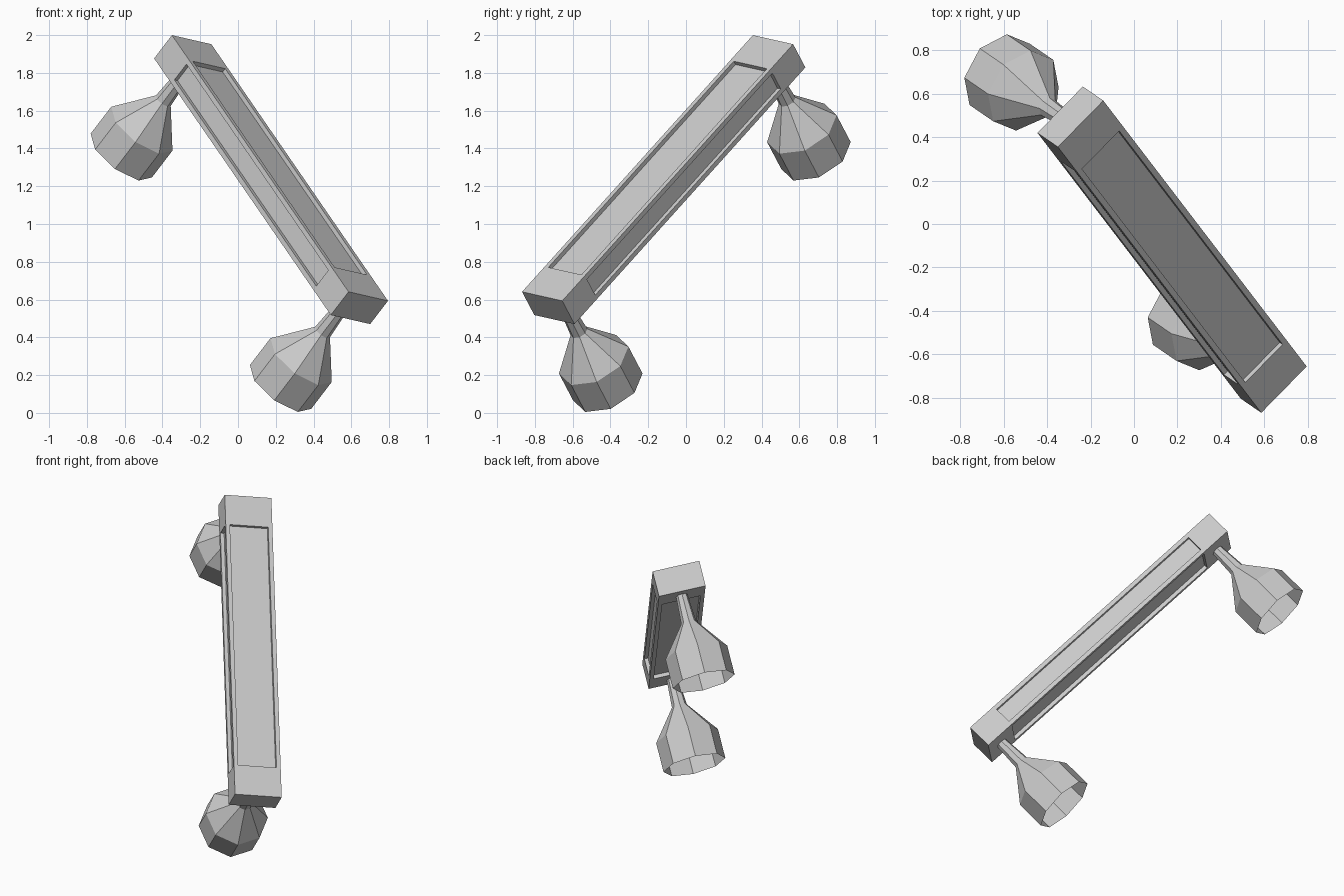
import bpy, bmesh, math
from mathutils import Vector, Matrix

if "Cube" in bpy.data.objects:
    bpy.data.objects.remove(bpy.data.objects["Cube"], do_unlink=True)

# One plain grey for the whole model
grey = bpy.data.materials.new("plain_grey")
grey.use_nodes = True
colour = (0.6, 0.6, 0.6, 1)
grey.diffuse_color = colour
grey.node_tree.nodes["Principled BSDF"].inputs["Base Color"].default_value = colour

# Tilted frame: z runs down the beam, x across it, y out of its upper face
along = Vector((0.4555, -0.5954, -0.6618)).normalized()
across = Vector((0.692, 0.703, -0.16))
across = (across - along * across.dot(along)).normalized()
out = along.cross(across)
FRAME = Matrix((across, out, along)).transposed().to_4x4()
FRAME.translation = Vector((0.175, -0.118, 1.235))

HALF_W, HALF_T, HALF_L = 0.151, 0.084, 1.0265
CAP = 0.202


def finish(name, bm):
    bmesh.ops.recalc_face_normals(bm, faces=bm.faces)
    mesh = bpy.data.meshes.new(name)
    bm.to_mesh(mesh)
    bm.free()
    mesh.materials.append(grey)
    mesh.transform(FRAME)
    obj = bpy.data.objects.new(name, mesh)
    bpy.context.collection.objects.link(obj)
    return obj


def end_cap(name, z):
    bm = bmesh.new()
    size = Matrix.Diagonal((2 * HALF_W, 2 * HALF_T, CAP, 1))
    bmesh.ops.create_cube(bm, size=1, matrix=Matrix.Translation((0, 0, z)) @ size)
    finish(name, bm)


def beam():
    # Box section with a shallow channel between corner rails on all four sides
    rail, depth = 0.027, 0.024
    section = []
    for sx, sy in ((1, 1), (-1, 1), (-1, -1), (1, -1)):
        x, y = HALF_W, HALF_T
        corner = [(x - depth, y - rail), (x, y - rail), (x, y),
                  (x - rail, y), (x - rail, y - depth)]
        if sx * sy < 0:
            corner.reverse()
        section += [(sx * px, sy * py) for px, py in corner]
    bm = bmesh.new()
    end = HALF_L - CAP
    face = bm.faces.new([bm.verts.new((x, y, -end)) for x, y in section])
    extruded = bmesh.ops.extrude_face_region(bm, geom=[face])["geom"]
    verts = [v for v in extruded if isinstance(v, bmesh.types.BMVert)]
    bmesh.ops.translate(bm, verts=verts, vec=(0, 0, 2 * end))
    finish("beam", bm)


def lamp_cup(name, z, sides=8):
    # Stem, flared shoulder and open eight-sided cup: (radius, distance below)
    profile = [(0.037, HALF_T), (0.048, 0.265), (0.2, 0.468), (0.2, 0.662)]
    bm = bmesh.new()
    rings = []
    for radius, drop in profile:
        angles = [math.tau * i / sides for i in range(sides)]
        rings.append([bm.verts.new((radius * math.cos(a), -drop,
                                    z + radius * math.sin(a))) for a in angles])
    for upper, lower in zip(rings, rings[1:]):
        for i in range(sides):
            j = (i + 1) % sides
            bm.faces.new((upper[i], upper[j], lower[j], lower[i]))
    finish(name, bm)


beam()
for label, side in (("upper", -1), ("lower", 1)):
    position = side * (HALF_L - CAP / 2)
    end_cap(label + "_end_cap", position)
    lamp_cup(label + "_lamp_cup", position)
